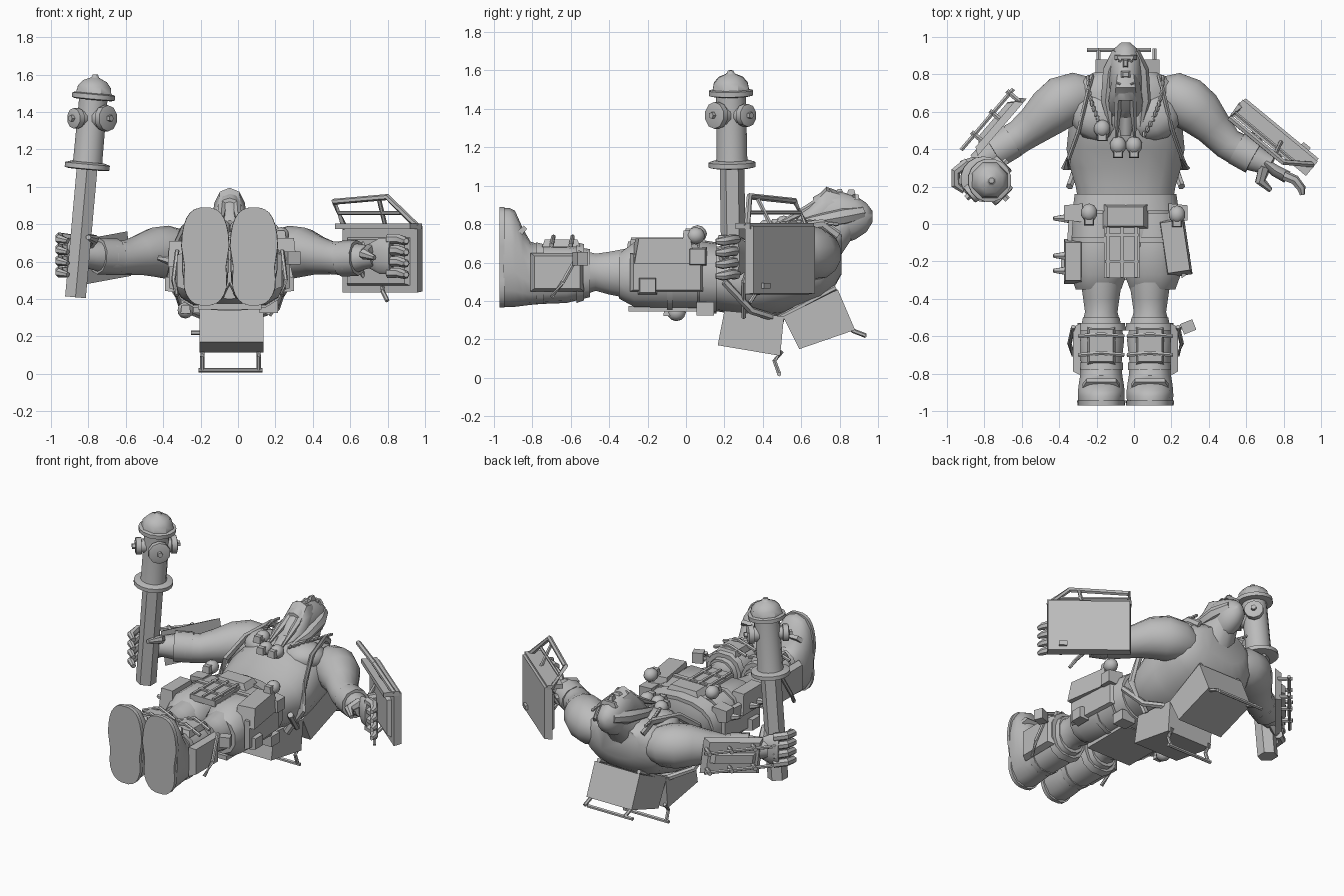
import bpy, bmesh, math
from mathutils import Vector, Matrix

cube = bpy.data.objects.get("Cube")
if cube:
    bpy.data.objects.remove(cube, do_unlink=True)

grey = bpy.data.materials.new("plain grey")
grey.use_nodes = True
grey.diffuse_color = (0.5, 0.5, 0.5, 1)
grey.node_tree.nodes["Principled BSDF"].inputs["Base Color"].default_value = grey.diffuse_color
CX = -0.045          # body centre line
SIDES = (("right", -1), ("left", 1))
X, Y, Z = Vector((1, 0, 0)), Vector((0, 1, 0)), Vector((0, 0, 1))


def finish(name, bm, angle=40):
    bmesh.ops.recalc_face_normals(bm, faces=bm.faces)
    mesh = bpy.data.meshes.new(name)
    bm.to_mesh(mesh)
    bm.free()
    mesh.materials.append(grey)
    obj = bpy.data.objects.new(name, mesh)
    bpy.context.collection.objects.link(obj)
    bpy.ops.object.select_all(action='DESELECT')
    obj.select_set(True)
    bpy.context.view_layer.objects.active = obj
    bpy.ops.object.shade_smooth_by_angle(angle=math.radians(angle))


def loft(name, rings, angle=40):
    """Skin a list of equal point rings and cap both ends."""
    bm = bmesh.new()
    loops = [[bm.verts.new(p) for p in ring] for ring in rings]
    for a, b in zip(loops, loops[1:]):
        for i in range(len(a)):
            j = (i + 1) % len(a)
            bm.faces.new((a[i], a[j], b[j], b[i]))
    bm.faces.new(loops[0])
    bm.faces.new(loops[-1])
    finish(name, bm, angle)


def ring(c, u, v, ru, rv, n, p=2.0):
    """Super-ellipse ring around c."""
    out = []
    for i in range(n):
        a = math.tau * (i + 0.5) / n
        s, k = math.sin(a), math.cos(a)
        out.append(Vector(c) + u * math.copysign(abs(k) ** (2 / p), k) * ru
                   + v * math.copysign(abs(s) ** (2 / p), s) * rv)
    return out


def rows_to_rings(cx, rows, n, p):
    """Rows along y: y, half width, low z, high z."""
    return [ring((cx, y, (lo + hi) / 2), X, Z, rx, (hi - lo) / 2, n, p) for y, rx, lo, hi in rows]


def body(name, cx, rows, n=18, p=2.3):
    loft(name, rows_to_rings(cx, rows, n, p))


def tube(name, pts, radii, n=8, flat=1.0):
    pts = [Vector(p) for p in pts]
    if not isinstance(radii, (list, tuple)):
        radii = [radii] * len(pts)
    rings = []
    for i, p in enumerate(pts):
        t = (pts[min(i + 1, len(pts) - 1)] - pts[max(i - 1, 0)]).normalized()
        u = t.cross(X if abs(t.z) > 0.8 else Z).normalized()
        rings.append(ring(p, u, u.cross(t), radii[i] * flat, radii[i], n))
    loft(name, rings)


def box(name, c, size, along=X, up=Z, taper=1.0):
    """Box with its long axis on 'along'; taper shrinks the top."""
    u = Vector(along).normalized()
    w = Vector(up).cross(u).normalized()
    v = u.cross(w)
    h = [s / 2 for s in size]
    def quad(e, k):
        return [Vector(c) + v * e * h[2] + u * a * h[0] * k + w * b * h[1] * k
                for a, b in ((-1, -1), (1, -1), (1, 1), (-1, 1))]
    loft(name, [quad(-1, 1), quad(1, taper)])


def ball(name, c, scale, sub=2):
    bm = bmesh.new()
    bmesh.ops.create_icosphere(bm, subdivisions=sub, radius=1,
                               matrix=Matrix.Translation(c) @ Matrix.Diagonal((*scale, 1)))
    finish(name, bm)


# Torso, neck, head
body("torso", CX, [(0.08, .25, .36, .67), (.2, .27, .34, .69), (.3, .30, .32, .71), (.4, .32, .32, .75),
                   (.5, .31, .33, .79), (.6, .30, .36, .80), (.7, .30, .40, .80),
                   (.76, .27, .45, .79), (.81, .17, .54, .76)])
for side, s in SIDES:
    ball(side + "_chest_muscle", (CX + s * .14, .57, .73), (.15, .13, .085))
tube("neck", [(CX, .68, .70), (CX, .84, .83)], [.15, .085], 12)
body("head", CX, [(.66, .08, .72, .94), (.74, .088, .70, .985), (.82, .09, .70, .965),
                  (.88, .085, .72, .95), (.94, .06, .76, .91), (.97, .025, .81, .87)], 14, 2)
body("beard", CX, [(.80, .07, .80, .97), (.73, .085, .75, .995), (.66, .095, .72, .92),
                   (.61, .09, .72, .885), (.57, .07, .70, .82), (.47, .03, .72, .795)], 10, 2.2)
box("nose", (CX, .86, .955), (.035, .06, .05), taper=.5)
box("brow", (CX, .89, .94), (.12, .025, .03), taper=.7)
box("mouth", (CX, .80, .975), (.05, .035, .015), taper=.6)
for side, s in SIDES:
    tube(side + "_hair", [(CX + s * .04, .92, .86), (CX + s * .08, .82, .84), (CX + s * .10, .66, .81),
                          (CX + s * .08, .52, .79)], [.035, .045, .035, .01], 7)
    tube(side + "_beard_lock", [(CX + s * .03, .76, .965), (CX + s * .04, .64, .88), (CX + s * .05, .45, .785)],
         [.02, .025, .006], 6)
    ball(side + "_eye", (CX + s * .03, .875, .945), (.013, .012, .012), 1)

# Hips, belt, apron
body("hips", CX, [(.12, .26, .36, .69), (0, .28, .36, .71), (-.12, .27, .37, .7), (-.2, .2, .4, .66)])
body("belt", CX, [(.16, .275, .335, .705), (.07, .288, .335, .72)], p=2.5)
box("buckle", (CX, .04, .72), (.24, .13, .04), taper=.8)
box("front_apron", (CX - .02, -.15, .70), (.19, .28, .04))
for x in (-.075, 0, .075):
    box("apron_strip", (CX - .02 + x, -.15, .725), (.016, .27, .012))
for y in (-.06, -.2):
    box("apron_crossbar", (CX - .02, y, .725), (.18, .016, .012))
box("rear_apron", (CX, -.12, .36), (.34, .36, .03))
# Thigh guards, pouches and bundles
for side, s in SIDES:
    body(side + "_thigh_guard", CX + s * .145, [(.06, .15, .36, .70), (-.1, .155, .36, .71),
                                                (-.27, .155, .365, .71), (-.35, .125, .41, .65)], 12, 2.3)
    body(side + "_guard_band", CX + s * .145, [(-.07, .16, .35, .72), (-.10, .16, .35, .72)], 12, 2.3)
    box(side + "_skirt_plate", (CX + s * .30, -.1, .55), (.38, .2, .025), Y + X * s * -.06, X * s, .92)
    box(side + "_hip_pouch", (CX + s * .315, -.2, .48), (.1, .09, .06), Y, X * s, .8)
    box(side + "_belt_pouch", (CX + s * .28, .06, .63), (.1, .1, .1), Y, X * s, .8)
    box(side + "_rear_pouch", (CX + s * .21, .1, .36), (.1, .09, .07), X, Z)
box("side_bundle", (CX - .28, -.2, .64), (.1, .24, .14), taper=.85)
box("book_bundle", (.22, -.12, .66), (.14, .32, .13), Vector((1, .15, 0)), taper=.85)
for y in (.03, -.17, -.25):
    tube("side_spike", [(-.34, y, .6), (-.43, y, .62)], [.03, .012], 6)


def skull(c, r=.045):
    ball("skull", c, (r, r * 1.1, r))
    box("skull_jaw", Vector(c) + Vector((0, -r, .1 * r)), (r * 1.2, r, r), taper=.8)


for spot in ((.23, .05, .74), (-.24, .06, .75), (-.17, .51, .80), (-.085, .42, .78), (0.0, .42, .78), (-.28, -.05, .34)):
    skull(spot)

# Harness straps and chains
for side, s in SIDES:
    tube(side + "_harness", [(CX + s * .18, .79, .74), (CX + s * .2, .71, .80), (CX + s * .25, .5, .77),
                             (CX + s * .30, .36, .66), (CX + s * .32, .30, .5), (CX + s * .2, .3, .32)],
         .026, 6, .5)
    tube(side + "_back_strap", [(CX + s * .3, .2, .5), (CX + s * .25, .34, .35), (CX + s * .12, .5, .30)], .02, 6)
    for i in range(12):
        t = i / 11
        ball(side + "_chain_link", (CX + s * (.2 - .1 * t * t), .78 - .3 * t, .80 + .015 * math.sin(3 * t)),
             (.012, .02, .012), 1)

# Legs and boots
for side, s in SIDES:
    x = CX + s * .13
    body(side + "_thigh", x, [(-.15, .13, .39, .69), (-.3, .115, .41, .68), (-.4, .10, .43, .66),
                              (-.47, .09, .45, .65), (-.55, .11, .42, .67)], 12, 2)
    body(side + "_boot", x, [(-.5, .10, .42, .67), (-.62, .125, .39, .69), (-.75, .11, .385, .69),
                             (-.81, .115, .38, .71), (-.85, .122, .375, .78), (-.89, .127, .37, .87),
                             (-.92, .128, .37, .885), (-.95, .125, .37, .885)], 14, 2.4)
    # Sole outline pinched at the arch
    rings = rows_to_rings(x, [(-.945, .13, .365, .89), (-.97, .128, .365, .89)], 28, 2.8)
    for p in rings[0] + rings[1]:
        p.x -= (p.x - x) * .14 * math.exp(-((p.z - .56) / .06) ** 2)
    loft(side + "_sole", rings)
    body(side + "_knee_band", x, [(-.53, .13, .40, .70), (-.57, .135, .385, .71)], 12, 2.5)
    body(side + "_ankle_band", x, [(-.74, .12, .38, .70), (-.78, .12, .38, .71)], 12, 2.5)
    box(side + "_shin_plate", (x, -.65, .70), (.15, .2, .04), X, Z + X * s * .15, .85)
    box(side + "_calf_plate", (x + s * .13, -.67, .55), (.28, .2, .04), Y, X * s, .85)
    box(side + "_toe_strap", (x, -.85, .77), (.2, .03, .04), X, Z + Y, .8)
    for y in (-.6, -.7):
        tube(side + "_shin_bar", [(x - .12, y, .69), (x, y + .01, .735), (x + .12, y, .69)], .012, 6)
    tube(side + "_leg_hook", [(x + s * .15, -.55, .66), (x + s * .17, -.64, .5), (x + s * .15, -.7, .42)], .012, 6)
box("shin_lamp", (.29, -.55, .62), (.07, .06, .07), X + Y * .4)
tube("lamp_stem", [(.2, -.56, .6), (.28, -.55, .62)], .012, 6)

# Arms
tube("right_arm", [(-.24, .69, .63), (-.30, .685, .64), (-.38, .655, .65), (-.45, .60, .65), (-.53, .53, .635),
                   (-.61, .47, .62), (-.69, .42, .625), (-.79, .355, .63), (-.84, .32, .63)],
     [.10, .13, .142, .132, .107, .092, .095, .07, .06], 14)
tube("left_arm", [(.15, .69, .63), (.21, .685, .64), (.28, .65, .65), (.35, .595, .65), (.42, .52, .635),
                  (.50, .43, .62), (.59, .38, .615), (.68, .335, .625), (.73, .31, .63)],
     [.10, .13, .142, .132, .105, .088, .09, .065, .06], 14)
tube("right_palm", [(-.80, .35, .63), (-.86, .325, .63), (-.92, .305, .63)], [.065, .1, .1], 10, .35)
tube("left_palm", [(.70, .33, .63), (.755, .285, .63), (.82, .25, .63)], [.065, .095, .1], 10, .35)
for i in range(4):
    z = .72 - .06 * i
    tube("right_finger", [(-.89, .33, z), (-.955, .28, z + .01), (-.955, .21, z), (-.91, .175, z - .01)],
         [.027, .027, .025, .015], 7)
    tube("left_finger", [(.80, .26, z), (.86, .235, z), (.895, .19, z - .01), (.90, .155, z - .01)],
         [.028, .027, .024, .014], 7)
tube("right_thumb", [(-.81, .33, .68), (-.77, .25, .72), (-.80, .17, .73)], [.03, .027, .014], 7)
tube("left_thumb", [(.70, .31, .66), (.675, .23, .64), (.73, .18, .62)], [.035, .03, .014], 7)
tube("left_wrist_wrap", [(.55, .405, .615), (.64, .355, .62)], .096, 10)
tube("right_wrist_wrap", [(-.65, .445, .625), (-.75, .385, .63)], .098, 10)

# Forearm guard with ladder bars
run, out = Vector((-.65, -.76, 0)), Vector((-.76, .65, 0))
guard = Vector((-.72, .53, .62))
box("forearm_guard", guard, (.38, .24, .04), run - Z * .12, out, .85)
box("guard_ridge", guard + out * .03, (.3, .07, .03), run - Z * .12, out, .8)
for z in (.56, .69):
    mid = Vector((-.775, .57, z))
    tube("guard_rail", [mid - run * .2, mid + run * .23], .012, 6)
    for t in (-.17, -.03, .12):
        tube("guard_post", [mid + run * t - out * .07, mid + run * t + out * .02], .014, 6)

# Vehicle door shield
edge, inward = Vector((.77, -.635, 0)), Vector((-.635, -.77, 0))
skin = Vector((.795, .515, 0))


def door(s, d, z):
    return skin + edge * s + inward * d + Z * z


box("door_shell", door(0, .03, .615), (.52, .36, .05), edge, -inward, .97)
box("door_inner_panel", door(-.01, .065, .60), (.44, .26, .03), edge, inward, .9)
box("door_sill", door(0, .07, .79), (.52, .10, .03), edge, Z)
tube("window_frame", [door(-.25, .05, .78), door(-.25, .14, .92), door(.12, .14, .945),
                      door(.25, .05, .79)], .017, 6)
tube("window_post", [door(.04, .06, .79), door(.06, .14, .94)], .012, 6)
tube("window_bar", [door(-.25, .10, .86), door(.18, .10, .86)], .01, 6)
tube("door_hook", [door(.02, .06, .46), door(.08, .13, .44), door(.12, .14, .39)], .012, 6)
box("door_handle", door(.16, -.002, .48), (.05, .03, .02), edge, -inward)
tube("door_grip", [door(-.1, .07, .52), door(-.1, .13, .6), door(-.1, .07, .7)], .014, 6)
tube("door_mount", [door(-.08, .06, .62), door(-.06, .17, .62)], .03, 8)

# Hydrant club
foot, top = Vector((-.868, .25, .42)), Vector((-.762, .232, 1.6))
axis = (top - foot).normalized()


def spin(name, rows, n):
    u = axis.cross(Y).normalized()
    loft(name, [ring(foot + axis * (z - .42), u, u.cross(axis), r, r, n) for z, r in rows], 35)


spin("club_pole", [(.41, .064), (1.1, .064)], 6)
spin("hydrant_base_flange", [(1.095, .10), (1.1, .122), (1.125, .122), (1.135, .09)], 18)
spin("hydrant_barrel", [(1.12, .085), (1.15, .08), (1.47, .078)], 14)
spin("hydrant_top_flange", [(1.47, .10), (1.475, .117), (1.50, .117), (1.505, .1)], 16)
spin("hydrant_dome", [(1.5, .103), (1.54, .095), (1.57, .068), (1.585, .03), (1.59, .022), (1.605, .015)], 8)
for a, r in ((-45, .07), (45, .06), (220, .055)):
    d = Vector((math.cos(math.radians(a)), math.sin(math.radians(a)), 0))
    c = foot + axis * .95
    tube("hydrant_nozzle", [c, c + d * .09, c + d * .092, c + d * .125, c + d * .13],
         [r * .8, r * .8, r, r, r * .75], 10)
    tube("nozzle_nut", [c + d * .125, c + d * .15], .018, 5)


# Back crates and carrying rack
def crate(name, profile):
    loft(name, [[Vector((x, y, z)) for y, z in profile] for x in (-.205, .135)])


crate("lower_crate", [(.20, .35), (.51, .32), (.49, .115), (.165, .17)])
crate("upper_crate", [(.505, .32), (.79, .46), (.88, .25), (.59, .15)])
for x in (-.19, .11):
    tube("rack_rail", [(x, .2, .30), (x, .46, .30), (x, .78, .47)], .015, 6)
    tube("lower_rack_leg", [(x, .50, .14), (x, .46, .09), (x, .485, .02)], .012, 6)
    tube("upper_rack_leg", [(x, .84, .28), (x, .87, .245), (x, .935, .22)], .012, 6)
tube("lower_rack_bar", [(-.21, .485, .02), (.13, .485, .02)], .012, 6)
tube("upper_rack_bar", [(-.25, .93, .22), (.09, .93, .22)], .012, 6)
